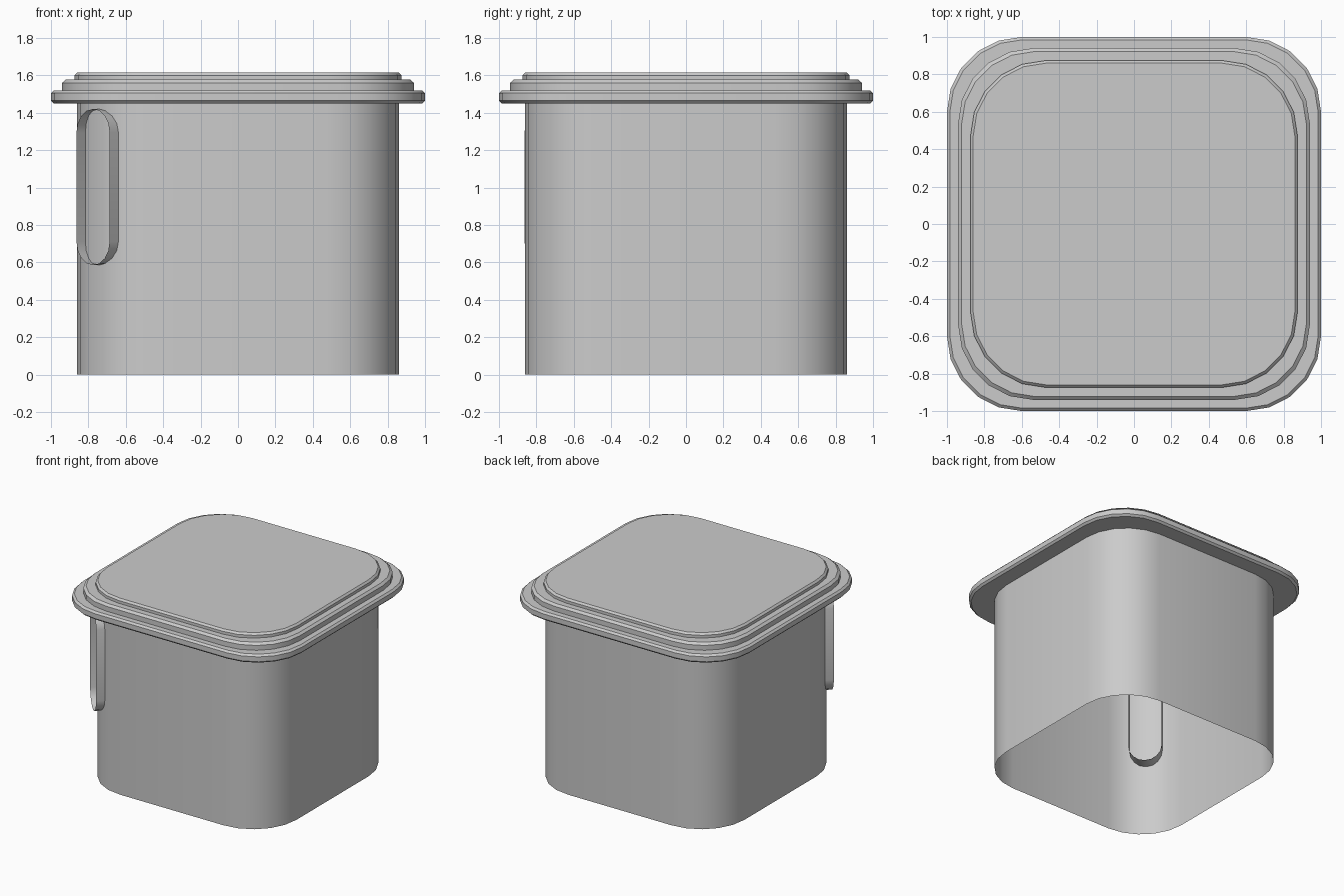
import bpy
import bmesh
from math import sin, cos, pi, radians
from mathutils import Matrix, Vector

cube = bpy.data.objects.get("Cube")
if cube:
    bpy.data.objects.remove(cube, do_unlink=True)

grey = bpy.data.materials.new("plain_grey")
grey.use_nodes = True
grey.diffuse_color = (0.6, 0.6, 0.6, 1)
grey.node_tree.nodes["Principled BSDF"].inputs["Base Color"].default_value = (0.6, 0.6, 0.6, 1)


def rounded_square(half, radius, z, steps=5):
    """Points of a square with rounded corners, counter-clockwise."""
    c = half - radius
    points = []
    for quarter in range(4):
        turn = Matrix.Rotation(quarter * pi / 2, 3, 'Z')
        for i in range(steps + 1):
            a = i / steps * pi / 2
            points.append(turn @ Vector((c + radius * cos(a), c + radius * sin(a), z)))
    return points


def stadium(radius, low, high, x, steps=8):
    """Points of an upright slot outline in the plane at x."""
    points = []
    for centre, start in ((high - radius, 0), (low + radius, pi)):
        for i in range(steps + 1):
            a = start + i / steps * pi
            points.append(Vector((x, radius * cos(a), centre + radius * sin(a))))
    return points


def loft(name, outlines, cap_first=False, cap_last=False):
    """Skin a stack of matching outlines and smooth its soft edges."""
    bm = bmesh.new()
    loops = [[bm.verts.new(p) for p in outline] for outline in outlines]
    for a, b in zip(loops, loops[1:]):
        n = len(a)
        for i in range(n):
            j = (i + 1) % n
            bm.faces.new((a[i], a[j], b[j], b[i]))
    if cap_first:
        bm.faces.new(loops[0][::-1])
    if cap_last:
        bm.faces.new(loops[-1])
    mesh = bpy.data.meshes.new(name)
    bm.to_mesh(mesh)
    bm.free()
    mesh.materials.append(grey)
    obj = bpy.data.objects.new(name, mesh)
    bpy.context.collection.objects.link(obj)
    bpy.ops.object.select_all(action='DESELECT')
    obj.select_set(True)
    bpy.context.view_layer.objects.active = obj
    bpy.ops.object.shade_smooth_by_angle(angle=radians(30))
    return obj


# Thin-walled body, open at the bottom
loft("body", [rounded_square(0.86, 0.39, z) for z in (0, 1.45)])

# Stepped lid: three chamfered tiers, as half width, corner radius and height
lid_profile = [
    (0.985, 0.39, 1.45), (1.0, 0.4, 1.465), (1.0, 0.4, 1.505), (0.985, 0.39, 1.52),
    (0.94, 0.4, 1.52), (0.94, 0.4, 1.56), (0.922, 0.39, 1.577),
    (0.874, 0.4, 1.577), (0.874, 0.4, 1.6), (0.86, 0.39, 1.615),
]
loft("lid", [rounded_square(*ring) for ring in lid_profile], True, True)

# Slot-shaped collar passing through the front right corner
collar = loft("slot_collar", [stadium(0.125, 0.585, 1.42, x) for x in (0.95, 1.096)])
collar.rotation_euler.z = radians(225)
